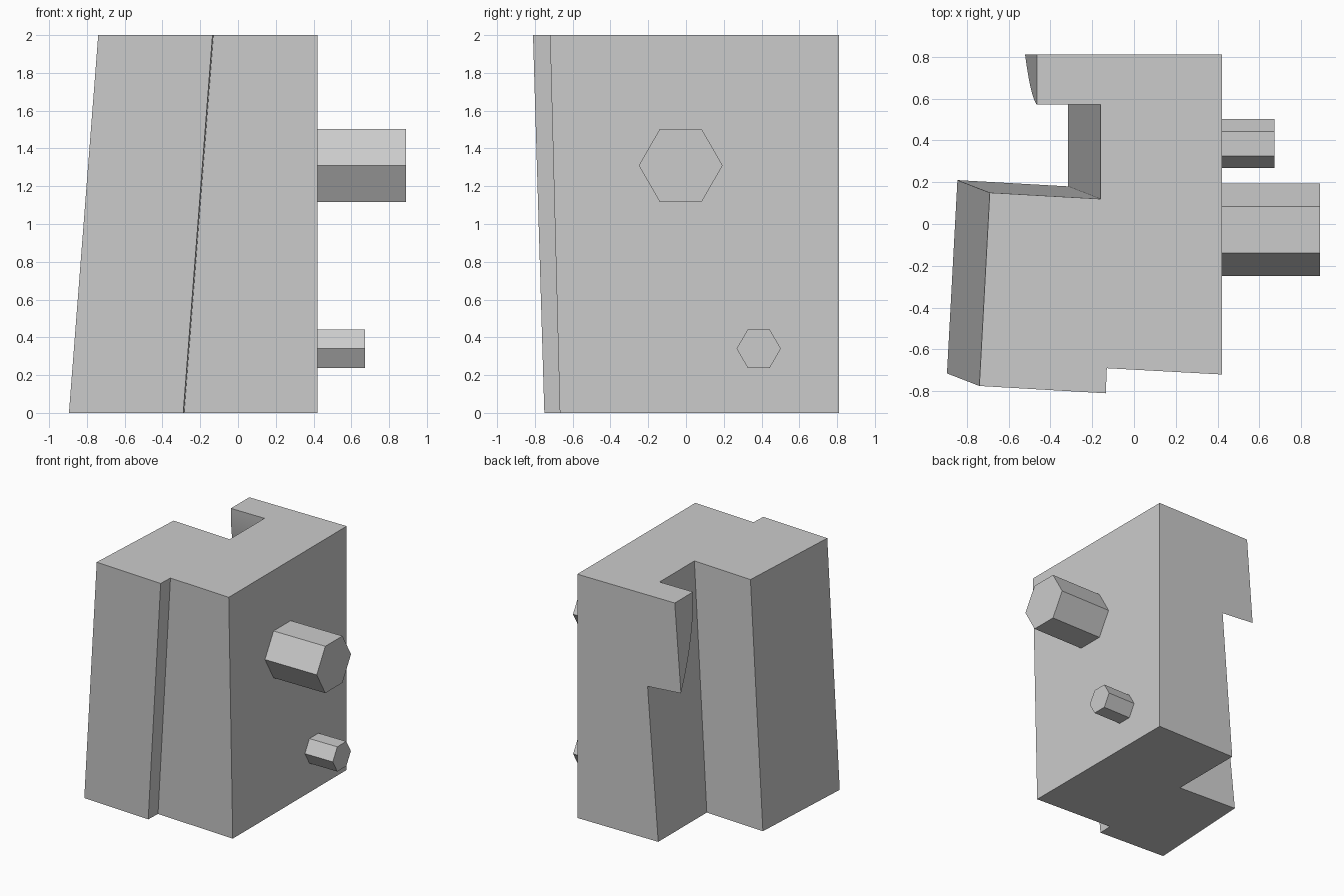
import bpy, bmesh, math
from mathutils import Vector

cube = bpy.data.objects.get("Cube")
if cube:
    bpy.data.objects.remove(cube)

grey = bpy.data.materials.new("plain grey")
grey.use_nodes = True
colour = (0.6, 0.6, 0.6, 1)
grey.diffuse_color = colour
grey.node_tree.nodes["Principled BSDF"].inputs["Base Color"].default_value = colour


def loft(name, start, end):
    """Solid between two matching loops of points."""
    bm = bmesh.new()
    a = [bm.verts.new(p) for p in start]
    b = [bm.verts.new(p) for p in end]
    bm.faces.new(a)
    bm.faces.new(b)
    for i in range(len(a)):
        j = (i + 1) % len(a)
        bm.faces.new((a[i], a[j], b[j], b[i]))
    bmesh.ops.recalc_face_normals(bm, faces=bm.faces)
    mesh = bpy.data.meshes.new(name)
    bm.to_mesh(mesh)
    bm.free()
    mesh.materials.append(grey)
    obj = bpy.data.objects.new(name, mesh)
    bpy.context.collection.objects.link(obj)
    return obj


HEIGHT, RIGHT, BACK, LEAN = 2.0, 0.42, 0.81, 0.0775

# Leaning block with a front step and a side slot; right and back stay upright
top = [(RIGHT, -0.72), (-0.13, -0.69), (-0.135, -0.81), (-0.74, -0.775),
       (-0.69, 0.15), (-0.16, 0.12), (-0.16, BACK), (RIGHT, BACK)]


def lean(x, y):
    if x == RIGHT:
        return (x, y if y == BACK else y + 0.052)
    return (x - LEAN * HEIGHT, y if y == BACK else y + 0.06)


loft("body", [(*lean(x, y), 0) for x, y in top], [(x, y, HEIGHT) for x, y in top])

# Hooked lug at the back, with a rounded underside
DROP, STEPS = 0.726, 20
section = [(BACK, 0.0)]
for i in range(STEPS + 1):
    t = i / STEPS
    section.append((0.572 + (BACK - 0.572) * (0.25 * t + 0.75 * t * t), DROP * t))


def lug_loop(x, stretch):
    return [(x - LEAN * d * stretch, y, HEIGHT - d * stretch) for y, d in section]


lug = loft("back_lug", lug_loop(-0.465, 1), lug_loop(-0.16, 1.033))
bpy.context.view_layer.objects.active = lug
lug.select_set(True)
bpy.ops.object.shade_smooth_by_angle(angle=math.radians(25))
lug.select_set(False)


# Hexagonal pegs on the right side
def peg(name, y, z, radius, tip):
    ring = [(y + radius * math.cos(k * math.pi / 3), z + radius * math.sin(k * math.pi / 3))
            for k in range(6)]
    loft(name, [(RIGHT, *p) for p in ring], [(tip, *p) for p in ring])


peg("large_peg", -0.028, 1.31, 0.222, 0.89)
peg("small_peg", 0.385, 0.34, 0.117, 0.673)
